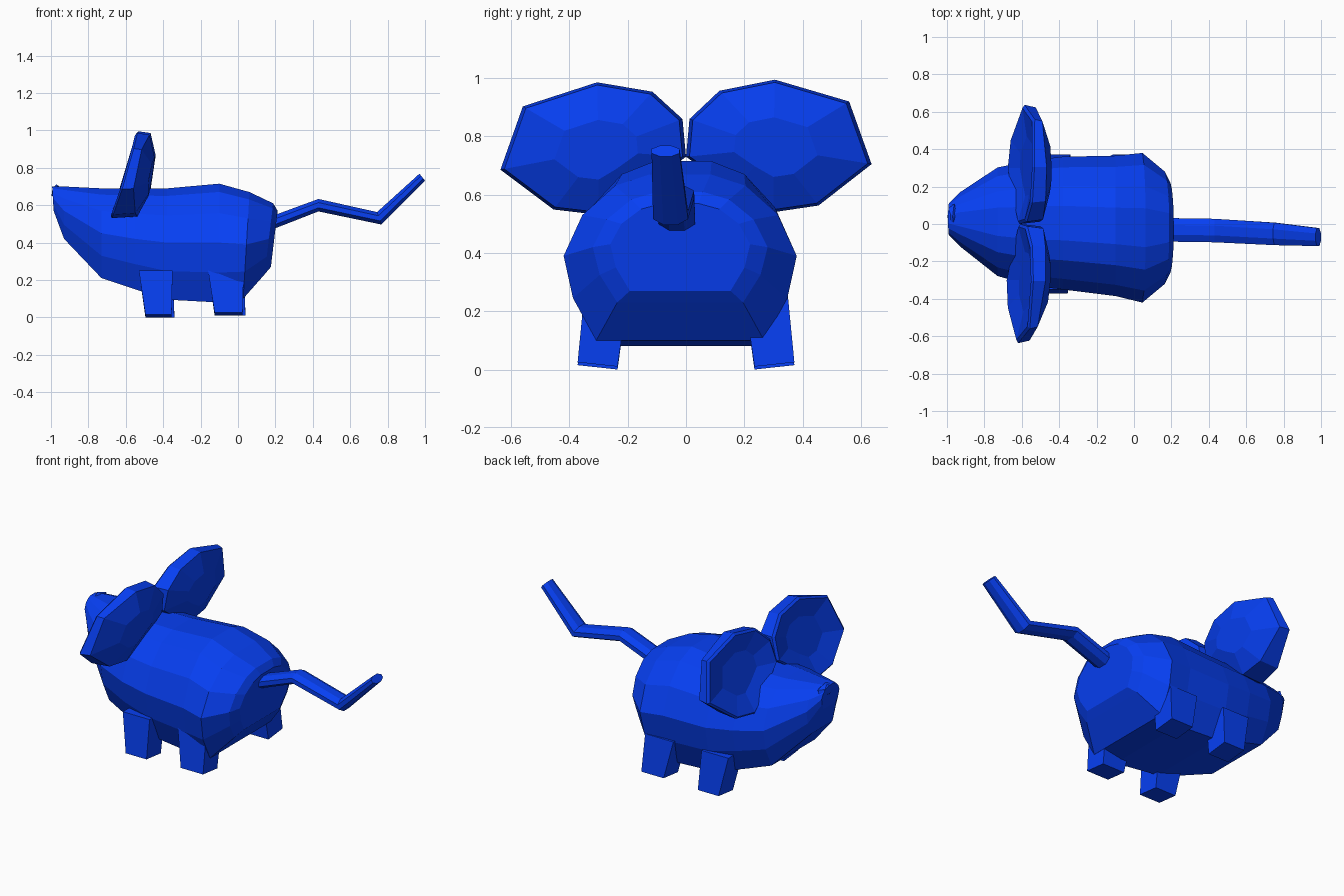
import bpy, bmesh
from math import sin, cos, pi
from mathutils import Vector

if "Cube" in bpy.data.objects:
    bpy.data.objects.remove(bpy.data.objects["Cube"])

blue = bpy.data.materials.new("blue")
blue.diffuse_color = (0.002, 0.05, 0.9, 1)
blue.use_nodes = True
blue.node_tree.nodes["Principled BSDF"].inputs["Base Color"].default_value = blue.diffuse_color


def finish(name, bm):
    bmesh.ops.recalc_face_normals(bm, faces=bm.faces)
    mesh = bpy.data.meshes.new(name)
    bm.to_mesh(mesh)
    bm.free()
    mesh.materials.append(blue)
    ob = bpy.data.objects.new(name, mesh)
    bpy.context.collection.objects.link(ob)
    return ob


def loft(name, rings):
    """Join closed rings of equal length with quads and cap both ends."""
    bm = bmesh.new()
    loops = [[bm.verts.new(p) for p in ring] for ring in rings]
    n = len(loops[0])
    for a, b in zip(loops, loops[1:]):
        for i in range(n):
            j = (i + 1) % n
            bm.faces.new((a[i], a[j], b[j], b[i]))
    bm.faces.new(loops[0])
    bm.faces.new(loops[-1])
    return finish(name, bm)


# Body and head: one faceted loft from snout to rump
half = [(.26, 1), (.56, .86), (.84, .5), (1, 0), (.92, -.5), (.72, -1)]
section = half + [(-u, v) for u, v in reversed(half)]
# x, top, middle, bottom, half width, y centre, lean
body = [(-.99, .70, .64, .57, .085, .025, -.06),
        (-.93, .70, .57, .42, .145, .025, 0),
        (-.73, .69, .45, .21, .29, .012, 0),
        (-.55, .69, .42, .15, .335, .005, 0),
        (-.38, .69, .40, .095, .355, .005, 0),
        (-.10, .715, .40, .08, .375, -.01, 0),
        (.045, .67, .39, .10, .40, -.02, .06),
        (.165, .61, .42, .23, .30, -.02, .12),
        (.195, .57, .43, .27, .24, -.02, .12)]
rings = []
for x, top, mid, low, w, yc, lean in body:
    ring = []
    for u, v in section:
        z = mid + v * (top - mid if v > 0 else mid - low)
        ring.append((x + lean * (z - mid), yc + u * w, z))
    rings.append(ring)
loft("body", rings)

# Nose: small faceted bead
bm = bmesh.new()
bmesh.ops.create_icosphere(bm, subdivisions=1, radius=1)
for v in bm.verts:
    v.co = Vector((-.97 + .03 * v.co.x, .04 + .08 * v.co.y, .67 + .042 * v.co.z))
finish("nose", bm)

# Legs: tapered blocks that sink into the belly
for name, x0, x1, foot in (("front_leg", -.53, -.35, .015), ("back_leg", -.16, .03, .025)):
    for side, label in ((1, "left"), (-1, "right")):
        shift = .015 if side > 0 else 0
        a, b = x0 + .035 + shift, x1 - .005 + shift
        top = [(x0, .20, .25), (x1, .20, .25), (x1, .35, .25), (x0, .35, .25)]
        low = [(a, .235, foot - .015), (b, .235, foot - .015), (b, .372, foot), (a, .372, foot)]
        loft(f"{name}_{label}", [[(x, side * y, z) for x, y, z in r] for r in (low, top)])

# Ears: tilted plates, thick at the base, thin at the outer edge, hollow in front
outline = [(0, .73), (.012, .86), (.115, .957), (.305, .995), (.56, .92),
           (.637, .705), (.455, .563), (.30, .54), (.16, .62)]
cy, cz = .30, .76
# scale, x offset, extra thickness towards the base
layers = [(.5, -.005, 0), (.95, -.04, 0), (1, -.03, 0), (.96, .035, .15), (.45, .08, .15)]
for side, label in ((1, "left"), (-1, "right")):
    rings = []
    for s, dx, thick in layers:
        ring = []
        for y, z in outline:
            y, z = cy + s * (y - cy), cz + s * (z - cz)
            x = -.50 - (.3 - thick) * (1 - z) + dx
            outer = max(0, y - .38)
            x -= outer * (.2 if thick else 0)      # thin the outer edge
            x += outer * (.13 if side > 0 else .06)  # and sweep it back
            if side < 0:
                x -= .03 * (y - .1)
                z -= .03 * y
            ring.append((x, side * y, z))
        rings.append(ring)
    loft(f"ear_{label}", rings)

# Tail: flattened tube with three bends
path = [(.10, -.03, .475, .068, .036), (.43, -.035, .60, .068, .036),
        (.755, -.053, .53, .065, .036), (.985, -.07, .75, .052, .02)]
lean = [-.3, 0, -.35, -.8]
rings = []
for (x, y, z, ry, rz), k in zip(path, lean):
    rings.append([(x + k * rz * sin(t), y + ry * cos(t), z + rz * sin(t))
                  for t in (2 * pi * i / 8 + pi / 8 for i in range(8))])
loft("tail", rings)
